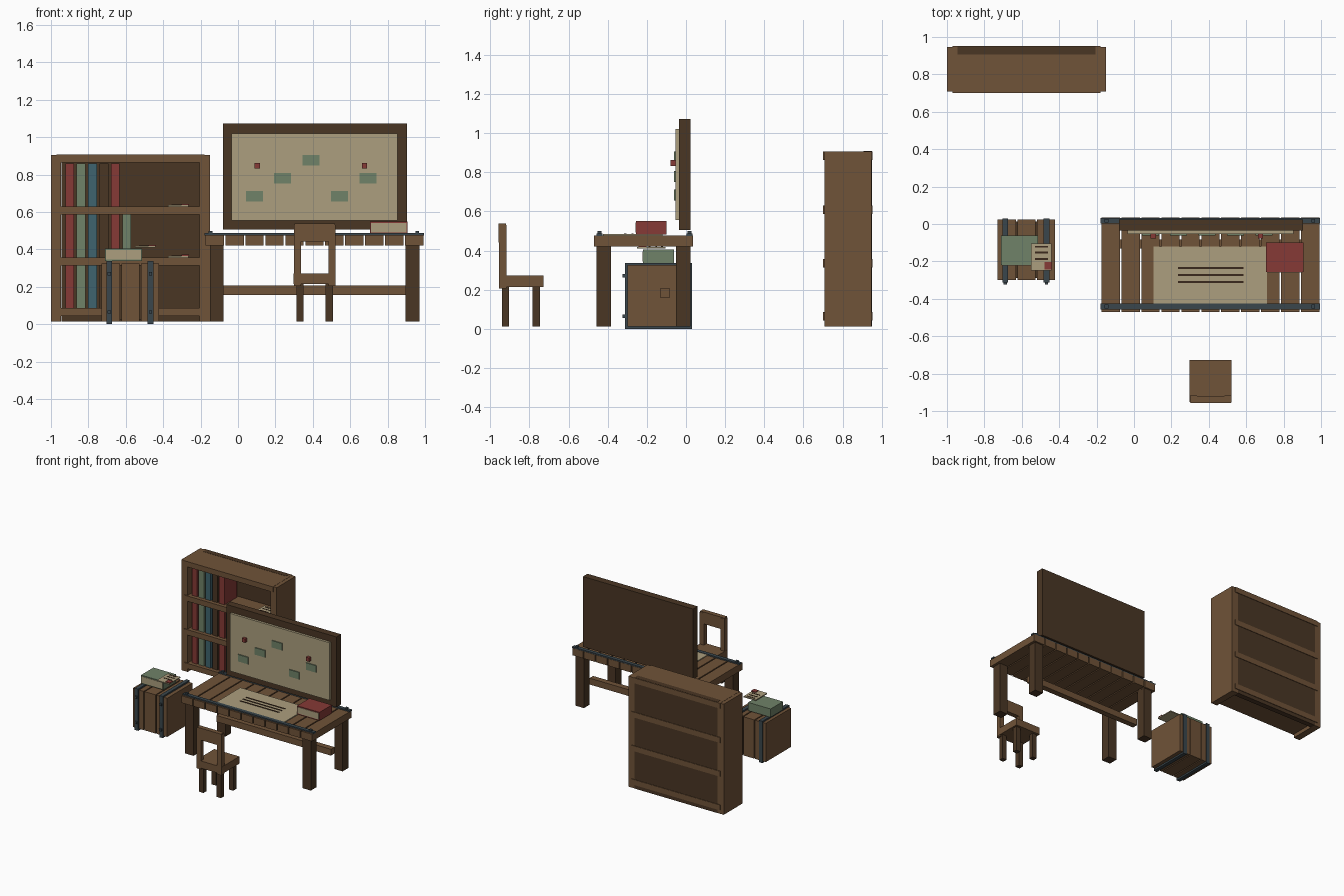
import bpy

default_cube = bpy.data.objects.get("Cube")
if default_cube:
    bpy.data.objects.remove(default_cube, do_unlink=True)


def make_material(name, red, green, blue):
    """Flat colour given as 8 bit sRGB, stored as linear values."""
    linear = [(c / 255 / 12.92) if c < 11 else ((c / 255 + 0.055) / 1.055) ** 2.4
              for c in (red, green, blue)]
    material = bpy.data.materials.new(name)
    material.use_nodes = True
    material.diffuse_color = (*linear, 1)
    shader = material.node_tree.nodes["Principled BSDF"]
    shader.inputs["Base Color"].default_value = (*linear, 1)
    shader.inputs["Roughness"].default_value = 0.9
    return material


wood = make_material("brown wood", 112, 83, 56)
dark_wood = make_material("dark wood", 74, 54, 36)
parchment = make_material("parchment", 172, 159, 126)
sage = make_material("sage green", 112, 130, 104)
teal = make_material("teal blue", 62, 100, 110)
crimson = make_material("dull red", 134, 58, 54)
iron = make_material("dark iron", 58, 70, 76)
ink = make_material("dark ink", 58, 40, 28)


def box(name, material, x_range, y_range, z_range):
    """Box spanning the given ranges."""
    ranges = (x_range, y_range, z_range)
    bpy.ops.mesh.primitive_cube_add(size=1, location=[sum(r) / 2 for r in ranges])
    part = bpy.context.object
    part.name = name
    part.scale = [high - low for low, high in ranges]
    bpy.ops.object.transform_apply(location=False, rotation=False, scale=True)
    part.data.materials.append(material)
    return part


def around(centre, size):
    """Range of a given size about a centre."""
    return (centre - size / 2, centre + size / 2)


def lying_book(name, cover, x, y, bottom):
    """Closed book lying flat, pages showing on its front edge."""
    width, depth, height = 0.2, 0.157, 0.067
    box(name, cover, around(x, width), around(y, depth), (bottom, bottom + height))
    front = y - depth / 2
    box(name + "_pages", parchment, around(x, width - 0.012),
        (front - 0.003, front + 0.001), (bottom + 0.008, bottom + height - 0.008))


def letter(name, x, y, bottom):
    """Small sealed sheet with lines of ink."""
    top = bottom + 0.008
    box(name, parchment, around(x, 0.11), around(y, 0.145), (bottom, top))
    for offset in (-0.01, 0.025, 0.055):
        box(name + "_line", ink, around(x, 0.07), around(y + offset, 0.009),
            (top, top + 0.002))
    box(name + "_seal", crimson, around(x + 0.037, 0.04), around(y - 0.046, 0.04),
        (top, top + 0.006))


FLOOR = 0.013

# Bookcase: sides, back and overhanging shelves
case_left, case_right = -1.0, -0.15
wall = 0.055
case_top = 0.905
for low in (case_left, case_right - wall):
    box("bookcase_side", wood, (low, low + wall), (0.708, 0.947), (FLOOR, case_top))
box("bookcase_back", dark_wood, (case_left + wall, case_right - wall),
    (0.907, 0.949), (FLOOR, case_top + 0.003))
shelf_thickness = 0.043
shelf_levels = (0.064, 0.336, 0.608, 0.885)
for level in shelf_levels:
    box("bookcase_shelf", wood, (-0.97, -0.18), (0.7, 0.953),
        around(level, shelf_thickness))

# Standing books, one more on each lower shelf
spine_colours = (crimson, sage, teal, dark_wood)
for level, count in zip(shelf_levels, (7, 6, 5)):
    foot = level + shelf_thickness / 2
    for index in range(count):
        box("standing_book", spine_colours[index % len(spine_colours)],
            around(-0.9 + index * 0.061, 0.047), around(0.81, 0.16),
            (foot, foot + 0.23))
for level in shelf_levels[1:3]:
    letter("shelf_letter", -0.32, 0.8, level + shelf_thickness / 2)

# Desk: crosswise planks with gaps
desk_left, desk_right = -0.178, 0.995
desk_front, desk_back = -0.47, 0.035
desk_top = 0.477
plank_count = 11
pitch = (desk_right - desk_left) / plank_count
for index in range(plank_count):
    box("desk_plank", wood, around(desk_left + pitch * (index + 0.5), pitch - 0.009),
        (desk_front, desk_back), (0.42, desk_top))

# Desk legs and the long stretcher
for x in (-0.114, 0.933):
    for y in (-0.42, -0.015):
        box("desk_leg", dark_wood, around(x, 0.074), around(y, 0.074), (FLOOR, 0.42))
box("desk_stretcher", wood, (-0.1, 0.92), (-0.13, -0.084), (0.157, 0.208))

# Iron edge strips with end rivets
for y in (-0.441, 0.018):
    box("desk_strip", iron, (desk_left, desk_right), around(y, 0.03),
        (desk_top - 0.002, desk_top + 0.01))
    for x in (-0.147, 0.958):
        box("desk_rivet", iron, around(x, 0.02), around(y, 0.02),
            (desk_top, desk_top + 0.022))

# Large sheet and book on the desk
box("desk_sheet", parchment, (0.105, 0.71), (-0.425, -0.12), (desk_top, desk_top + 0.007))
for y in (-0.235, -0.273, -0.31):
    box("sheet_line", ink, (0.235, 0.585), around(y, 0.011),
        (desk_top + 0.007, desk_top + 0.01))
lying_book("desk_book", crimson, 0.806, -0.177, desk_top + 0.006)

# Notice board with pinned notes
box("board_frame", dark_wood, (-0.08, 0.903), (-0.035, 0.023), (0.506, 1.073))
box("board_panel", parchment, (-0.034, 0.853), (-0.054, -0.034), (0.555, 1.02))
for x, z in ((0.39, 0.877), (0.238, 0.779), (0.695, 0.779), (0.088, 0.684), (0.543, 0.684)):
    box("board_note", sage, around(x, 0.091), (-0.062, -0.053), around(z, 0.056))
for x in (0.103, 0.676):
    box("board_pin", crimson, around(x, 0.028), (-0.078, -0.053), around(0.847, 0.031))

# Chest: three planks round a dark core
chest_left, chest_right = -0.733, -0.418
chest_front, chest_back = -0.3, 0.023
chest_top = 0.325
box("chest_core", dark_wood, (chest_left + 0.01, chest_right - 0.01),
    (chest_front + 0.01, chest_back - 0.01), (FLOOR + 0.01, chest_top - 0.01))
board = (chest_right - chest_left) / 3
for index in range(3):
    box("chest_plank", wood, around(chest_left + board * (index + 0.5), board - 0.008),
        (chest_front, chest_back), (FLOOR, chest_top))

# Iron bands round the chest, riveted in front
for x in (-0.688, -0.468):
    box("chest_band", iron, around(x, 0.03), (-0.312, 0.03), (0, 0.337))
    for z in (0.065, 0.27):
        box("chest_rivet", iron, around(x, 0.018), (-0.324, -0.31), around(z, 0.018))

# Book and letter on the chest
lying_book("chest_book", sage, -0.612, -0.14, 0.337)
letter("chest_letter", -0.495, -0.177, 0.41)

# Chair: seat, legs, posts and top slat
chair_x = 0.41
box("chair_seat", wood, around(chair_x, 0.224), (-0.953, -0.728), (0.214, 0.272))
for side in (-1, 1):
    for y in (-0.922, -0.765):
        box("chair_leg", dark_wood, around(chair_x + side * 0.078, 0.038),
            around(y, 0.038), (FLOOR, 0.216))
    box("chair_post", wood, around(chair_x + side * 0.092, 0.037),
        (-0.955, -0.918), (0.205, 0.53))
box("chair_slat", wood, around(chair_x, 0.215), (-0.957, -0.92), (0.442, 0.538))
